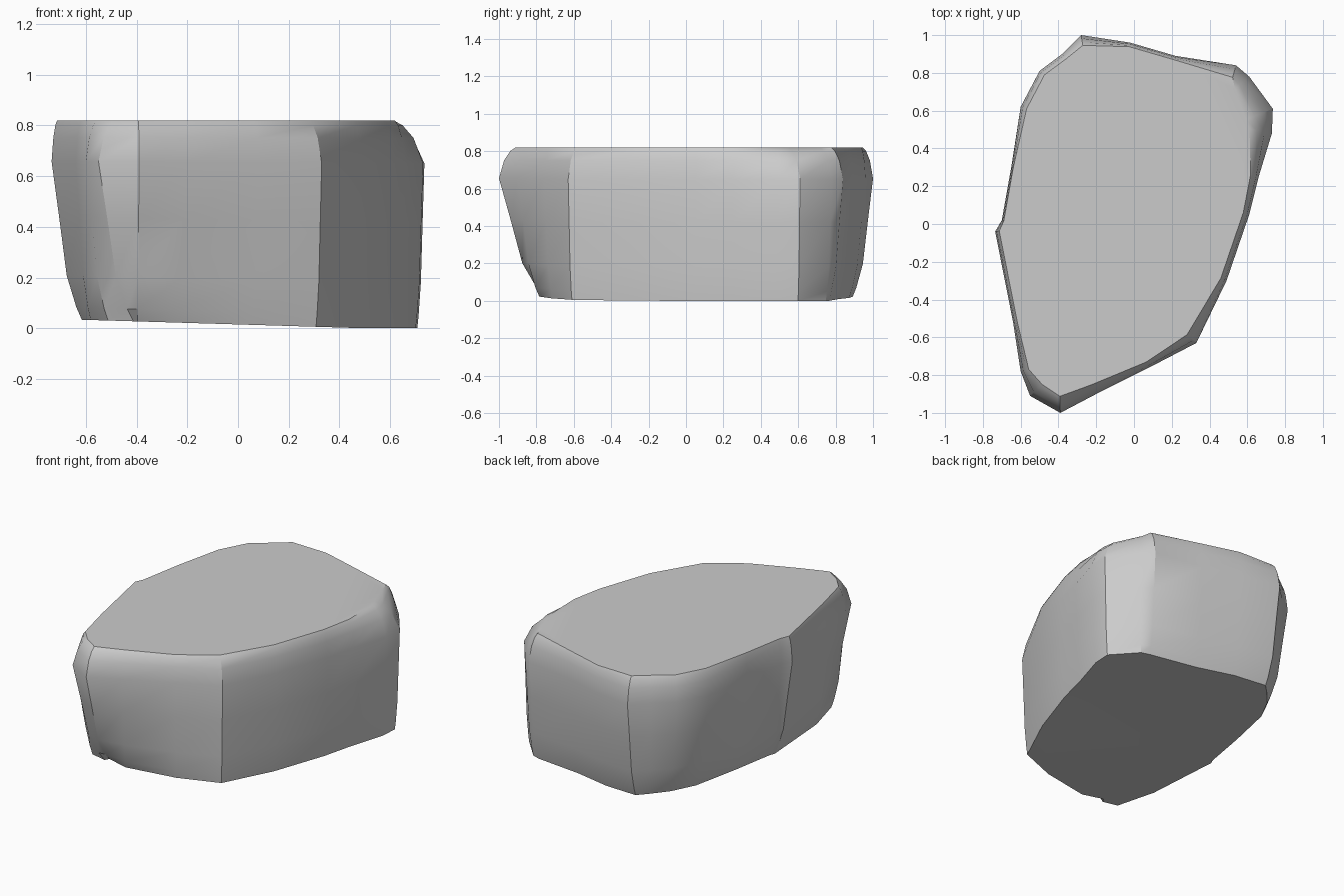
import bpy, bmesh, math
from mathutils import Vector

if "Cube" in bpy.data.objects:
    bpy.data.objects.remove(bpy.data.objects["Cube"])

# Widest outline, counter-clockwise from the front tip: x, y, top inset, bottom inset
OUTLINE = [
    (-0.39, -1.00, .08, .25), (-0.20, -0.90, .05, .13), (0.08, -0.76, .03, .05),
    (0.33, -0.63, .06, .03), (0.49, -0.30, .03, .03), (0.61, 0.05, .03, .03),
    (0.66, 0.25, .04, .03), (0.73, 0.48, .11, .03), (0.735, 0.61, .14, .03),
    (0.61, 0.78, .09, .05), (0.54, 0.84, .06, .08), (0.22, 0.89, .02, .08),
    (-0.02, 0.96, .02, .09), (-0.28, 1.00, .05, .11), (-0.38, 0.90, .03, .09),
    (-0.50, 0.81, .03, .12), (-0.60, 0.62, .03, .12), (-0.65, 0.30, .01, .10),
    (-0.70, 0.02, .01, .10), (-0.735, -0.04, .02, .12), (-0.64, -0.52, .02, .06),
    (-0.60, -0.78, .04, .09), (-0.55, -0.91, .08, .19),
]
# Side profile: height, share of top inset, share of bottom inset
LEVELS = [(0.0, 0, 1), (0.05, 0, .82), (0.18, 0, .5), (0.42, 0, .25),
          (0.65, 0, 0), (0.75, .35, 0), (0.80, .75, 0), (0.82, 1.1, 0)]

n = len(OUTLINE)
pts = [Vector(p[:2]) for p in OUTLINE]


def outward(i):
    d = (pts[(i + 1) % n] - pts[i - 1]).normalized()
    return Vector((d.y, -d.x))


# Stack the rings of the stone
bm = bmesh.new()
rings = []
for z, top, bottom in LEVELS:
    ring = []
    for i, (x, y, t, b) in enumerate(OUTLINE):
        p = pts[i] - outward(i) * (t * top + b * bottom)
        # the underside rises gently to the left
        lift = max(0, 0.015 * (1 - p.x / 0.5)) * (1 - z / 0.82)
        ring.append(bm.verts.new((p.x, p.y, z + lift)))
    rings.append(ring)

# Side faces and flat caps
for low, high in zip(rings, rings[1:]):
    for i in range(n):
        j = (i + 1) % n
        bm.faces.new((low[i], low[j], high[j], high[i]))
bm.faces.new(rings[-1])
base = bm.faces.new(rings[0][::-1])
bmesh.ops.triangulate(bm, faces=[base])
bmesh.ops.recalc_face_normals(bm, faces=bm.faces)

mesh = bpy.data.meshes.new("stone")
bm.to_mesh(mesh)
bm.free()
stone = bpy.data.objects.new("stone", mesh)
bpy.context.collection.objects.link(stone)

# Soft shading with crisp main edges
bpy.context.view_layer.objects.active = stone
stone.select_set(True)
bpy.ops.object.shade_smooth_by_angle(angle=math.radians(28))
